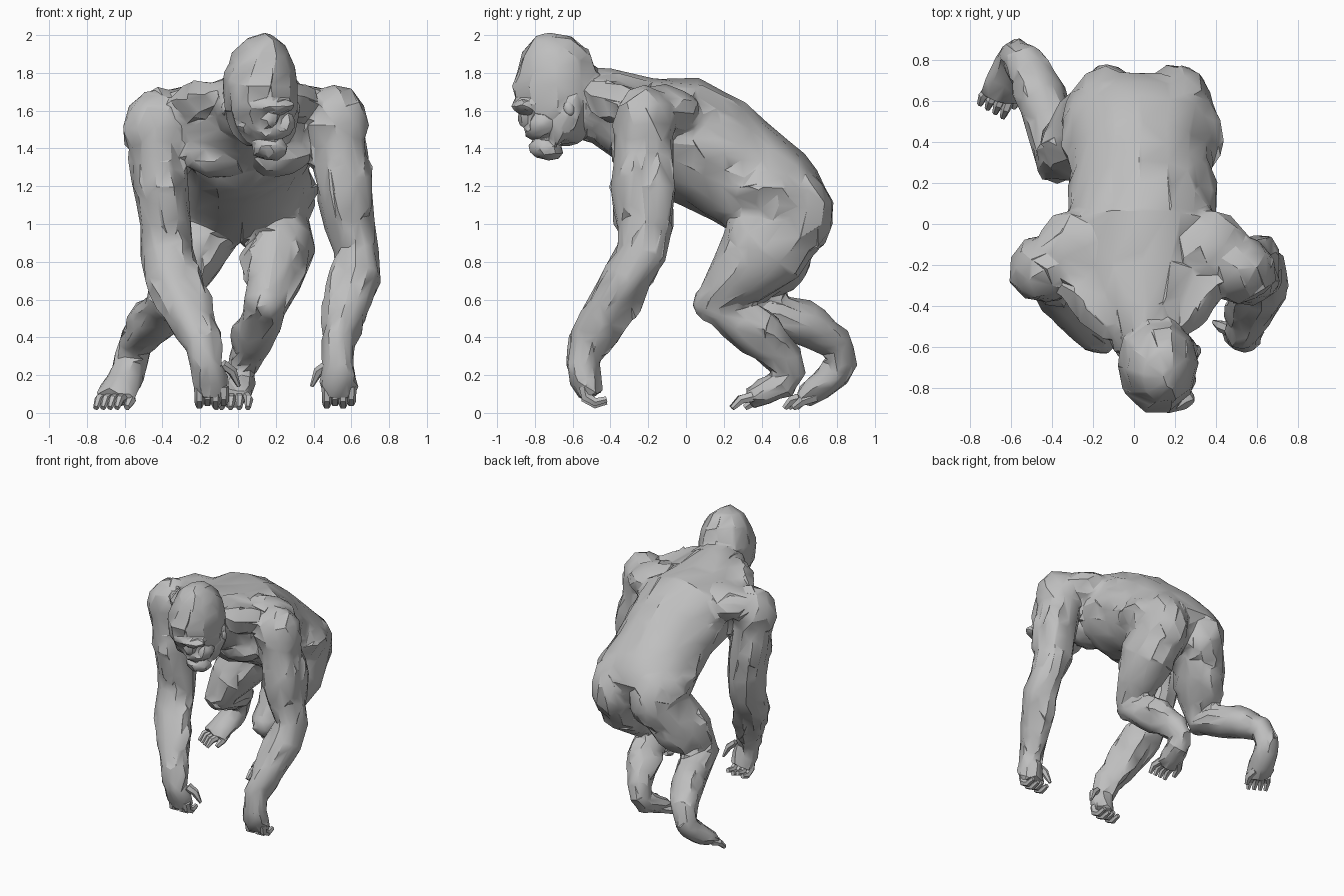
import bpy, bmesh, math, random
from mathutils import Vector, Matrix

if "Cube" in bpy.data.objects:
    bpy.data.objects.remove(bpy.data.objects["Cube"], do_unlink=True)
random.seed(4)

grey = bpy.data.materials.new("fur_grey")
grey.use_nodes = True
COL = (0.52, 0.52, 0.52, 1)
grey.diffuse_color = COL
grey.node_tree.nodes["Principled BSDF"].inputs["Base Color"].default_value = COL


def loft(bm, rings, sides=12):
    """Tube through rings (x, y, z, half width across x, half depth)."""
    pts = [Vector(r[:3]) for r in rings]
    loops = []
    for i, r in enumerate(rings):
        t = (pts[min(i + 1, len(pts) - 1)] - pts[max(i - 1, 0)]).normalized()
        ref = Vector((1, 0, 0)) if abs(t.x) < 0.9 else Vector((0, 1, 0))
        u = (ref - t * ref.dot(t)).normalized()
        v = t.cross(u)
        loops.append([bm.verts.new(pts[i] + u * r[3] * math.cos(a) + v * r[4] * math.sin(a))
                      for a in (2 * math.pi * k / sides for k in range(sides))])
    for a, b in zip(loops, loops[1:]):
        for k in range(sides):
            n = (k + 1) % sides
            bm.faces.new((a[k], a[n], b[n], b[k]))
    bm.faces.new(loops[0][::-1])
    bm.faces.new(loops[-1])


def blob(bm, c, r, tilt=0.0):
    """Ellipsoid mass, tilted about x."""
    m = Matrix.Translation(c) @ Matrix.Rotation(tilt, 4, 'X') @ Matrix.Diagonal((*r, 1))
    bmesh.ops.create_icosphere(bm, subdivisions=2, radius=1, matrix=m)


def muscle(bm, p, q, r):
    """Spindle from p to q."""
    p, q = Vector(p), Vector(q)
    loft(bm, [(*p.lerp(q, f), r * s, r * s)
              for f, s in ((0, .15), (.2, .7), (.45, 1), (.75, .75), (1, .15))], 6)


def finish(name, bm, voxel=0, tris=0, jitter=0):
    """Turn the masses into one object; fuse into a faceted skin if voxel is set."""
    bmesh.ops.recalc_face_normals(bm, faces=bm.faces)
    me = bpy.data.meshes.new(name)
    bm.to_mesh(me)
    bm.free()
    ob = bpy.data.objects.new(name, me)
    bpy.context.collection.objects.link(ob)
    bpy.ops.object.select_all(action='DESELECT')
    ob.select_set(True)
    bpy.context.view_layer.objects.active = ob
    if voxel:
        m = ob.modifiers.new("fuse", 'REMESH')
        m.mode, m.voxel_size = 'VOXEL', voxel
        m = ob.modifiers.new("soften", 'SMOOTH')
        m.iterations, m.factor = 2, 0.5
        bpy.ops.object.convert(target='MESH')
        m = ob.modifiers.new("facet", 'DECIMATE')
        m.ratio = min(1, tris / (2 * len(ob.data.polygons)))
        bpy.ops.object.convert(target='MESH')
        for v in ob.data.vertices:
            v.co += Vector([random.uniform(-jitter, jitter) for _ in range(3)])
    ob.data.materials.clear()
    ob.data.materials.append(grey)
    bpy.ops.object.shade_smooth_by_angle(angle=math.radians(30))
    return ob


# Torso
body = bmesh.new()
loft(body, [(.07, -.62, 1.65, .16, .18), (.06, -.45, 1.63, .21, .20), (.04, -.27, 1.55, .38, .23),
            (.04, -.05, 1.47, .38, .325), (.03, .15, 1.37, .34, .315), (.03, .33, 1.24, .35, .29),
            (.03, .50, 1.13, .38, .27), (.03, .62, 1.09, .35, .21), (.03, .70, 1.06, .22, .13)], 16)
for s in (-1, 1):
    x = lambda d: .04 + s * d
    blob(body, (x(.17), .58, 1.07), (.18, .20, .25), .25)                # buttock
    blob(body, (x(.16), -.25, 1.38), (.20, .15, .13), .3)                # chest
    blob(body, (x(.28), -.12, 1.60), (.25, .20, .135), -.1)              # shoulder blade
    blob(body, (x(.21), .12, 1.41), (.16, .30, .16), -.45)               # flank
    muscle(body, (x(.08), -.22, 1.74), (x(.10), .62, 1.32), .085)        # spine ridge
    muscle(body, (x(.22), -.10, 1.64), (x(.20), .45, 1.36), .10)         # back ridge
    muscle(body, (x(.07), -.58, 1.70), (x(.42), -.18, 1.60), .12)        # neck to shoulder
    muscle(body, (x(.10), -.05, 1.24), (x(.12), .36, 1.04), .09)         # belly
    muscle(body, (x(.26), .20, 1.20), (x(.32), .62, 1.18), .11)          # hip

# Arms: path, then deltoid, biceps, triceps and forearm masses
arms = {
    "left": [(.38, -.20, 1.60, .15, .13), (.52, -.22, 1.48, .16, .155), (.56, -.225, 1.20, .145, .16),
             (.585, -.215, 1.0, .135, .145), (.63, -.23, .85, .115, .13), (.63, -.31, .72, .125, .125),
             (.58, -.42, .55, .105, .11), (.53, -.52, .38, .085, .095), (.53, -.545, .25, .08, .09),
             (.535, -.53, .17, .10, .08), (.535, -.50, .09, .09, .06)],
    "right": [(-.32, -.20, 1.60, .15, .13), (-.44, -.22, 1.46, .165, .155), (-.41, -.225, 1.20, .145, .16),
              (-.385, -.215, 1.0, .14, .145), (-.37, -.24, .85, .14, .13), (-.355, -.31, .72, .145, .125),
              (-.285, -.42, .55, .125, .11), (-.19, -.53, .38, .105, .095), (-.165, -.555, .25, .085, .09),
              (-.15, -.53, .17, .095, .08), (-.14, -.50, .09, .085, .06)]}
for side, path in arms.items():
    s = 1 if side == "left" else -1
    P = [Vector(r[:3]) for r in path]
    loft(body, path)
    blob(body, P[1] + Vector((-.01 * s, 0, .05)), (.185, .17, .21))
    muscle(body, P[1] + Vector((-.02 * s, -.09, -.02)), P[4] + Vector((-.03 * s, -.07, .02)), .105)
    muscle(body, P[1] + Vector((.07 * s, .08, 0)), P[4] + Vector((.02 * s, .07, 0)), .105)
    muscle(body, P[1] + Vector((.09 * s, -.05, 0)), P[4] + Vector((.03 * s, -.05, .1)), .09)
    muscle(body, P[3] + Vector((.09 * s, 0, 0)), P[8] + Vector((.04 * s, 0, 0)), .085)
    muscle(body, P[4] + Vector((-.08 * s, -.05, .02)), P[8] + Vector((-.04 * s, -.02, 0)), .08)
    muscle(body, P[4] + Vector((0, .08, 0)), P[8] + Vector((0, .05, 0)), .08)

# Legs
legs = {
    "left": [(.19, .55, 1.04, .19, .22), (.225, .41, .87, .18, .24), (.19, .28, .72, .155, .17),
             (.15, .15, .575, .115, .115), (.125, .27, .50, .115, .125), (.09, .41, .40, .105, .125),
             (.04, .53, .28, .085, .095), (.01, .56, .19, .07, .075)],
    "right": [(-.14, .55, 1.04, .19, .22), (-.23, .46, .87, .18, .20), (-.32, .36, .72, .16, .16),
              (-.38, .32, .58, .11, .11), (-.40, .46, .53, .12, .115), (-.455, .63, .47, .125, .12),
              (-.54, .80, .37, .10, .09), (-.57, .82, .26, .09, .08)]}
for side, path in legs.items():
    s = 1 if side == "left" else -1
    P = [Vector(r[:3]) for r in path]
    loft(body, path)
    muscle(body, P[0] + Vector((.12 * s, -.12, -.02)), P[3] + Vector((.04 * s, 0, .02)), .13)
    muscle(body, P[0] + Vector((-.04 * s, -.14, -.06)), P[3] + Vector((-.04 * s, .02, .03)), .13)
    muscle(body, P[0] + Vector((-.02 * s, .08, -.08)), P[3] + Vector((0, .14, .02)), .12)
    muscle(body, P[3] + Vector((.03 * s, .10, 0)), P[6] + Vector((.02 * s, .03, .04)), .11)
    muscle(body, P[3] + Vector((-.05 * s, .06, -.03)), P[6] + Vector((-.04 * s, .02, .02)), .09)
    blob(body, P[3] + Vector((0, -.02, 0)), (.10, .10, .10))

# Feet
feet = {"left": [(.02, .58, .24, .06, .06), (.01, .52, .16, .085, .085), (-.02, .42, .115, .09, .075),
                 (-.03, .33, .075, .09, .05)],
        "right": [(-.56, .865, .30, .06, .06), (-.585, .79, .21, .095, .085), (-.62, .70, .135, .10, .075),
                  (-.65, .62, .08, .10, .05)]}
for path in feet.values():
    loft(body, path, 10)
finish("body", body, .018, 3500, .009)

# Head with crest, brow, nose, cheeks, lips and jaw
head = bmesh.new()
loft(head, [(.15, -.67, 1.43, .10, .11), (.135, -.67, 1.52, .165, .17), (.12, -.68, 1.62, .195, .225),
            (.115, -.69, 1.75, .20, .24), (.135, -.70, 1.86, .175, .205), (.155, -.74, 1.94, .12, .14),
            (.175, -.75, 1.995, .035, .05)], 10)
blob(head, (.16, -.85, 1.625), (.15, .075, .04))                         # brow
blob(head, (.17, -.83, 1.56), (.05, .065, .05), .3)                      # nose
blob(head, (.175, -.77, 1.495), (.11, .09, .045), .15)                   # upper lip
blob(head, (.17, -.74, 1.395), (.095, .095, .06), -.25)                  # jaw
for s in (-1, 1):
    blob(head, (.15 + s * .10, -.76, 1.53), (.055, .07, .06))            # cheek
    muscle(head, (.15 + s * .11, -.68, 1.42), (.11 + s * .13, -.58, 1.76), .08)
loft(head, [(.11, -.66, 1.67, .16, .18), (.06, -.43, 1.62, .20, .20)], 12)  # neck
finish("head", head, .013, 800, .006)

# Ears
for side, s in (("left", 1), ("right", -1)):
    bm = bmesh.new()
    blob(bm, (.12 + s * .19, -.62, 1.61), (.018, .028, .04), .3)
    finish(side + "_ear", bm)

# Fingers curl back under each palm; the thumb hangs on the inner side
for side, path in arms.items():
    s = 1 if side == "left" else -1
    cx, cy = path[-1][0], path[-1][1]
    bm = bmesh.new()
    for i in range(4):
        x = cx + (i - 1.5) * .043
        z = .012 * (i % 2)
        loft(bm, [(x, cy - .04, .14, .028, .03), (x, cy - .03, .075 + z, .026, .03),
                  (x, cy + .02, .045 + z, .024, .025), (x, cy + .08, .06 + z, .016, .018)], 6)
    loft(bm, [(cx - s * .06, cy - .02, .26, .025, .035), (cx - s * .11, cy, .22, .026, .03),
              (cx - s * .145, cy + .02, .14, .010, .012)], 6)
    finish(side + "_fingers", bm)

# Toes fan out from the ball of each foot, with a wide-set big toe
for side, path in feet.items():
    s = 1 if side == "left" else -1
    a, b = Vector(path[-2][:3]), Vector(path[-1][:3])
    d = (b - a).normalized()
    d.z = 0
    w = Vector((-d.y, d.x, 0)) * s                                       # toward the outside
    bm = bmesh.new()
    for i in range(4):
        p = b + w * (i - 1.2) * .042 - d * .03
        q = p + d * (.085 - .008 * i) + w * .008 * i
        e = q + d * .05
        loft(bm, [(p.x, p.y, .085, .028, .03), (q.x, q.y, .07, .024, .026),
                  (e.x, e.y, .026, .015, .016)], 6)
    p = b - w * .05 - d * .10
    q = p - w * .04 + d * .07
    e = q + d * .06
    loft(bm, [(p.x, p.y, .09, .035, .035), (q.x, q.y, .065, .03, .03), (e.x, e.y, .028, .016, .018)], 6)
    finish(side + "_toes", bm)
